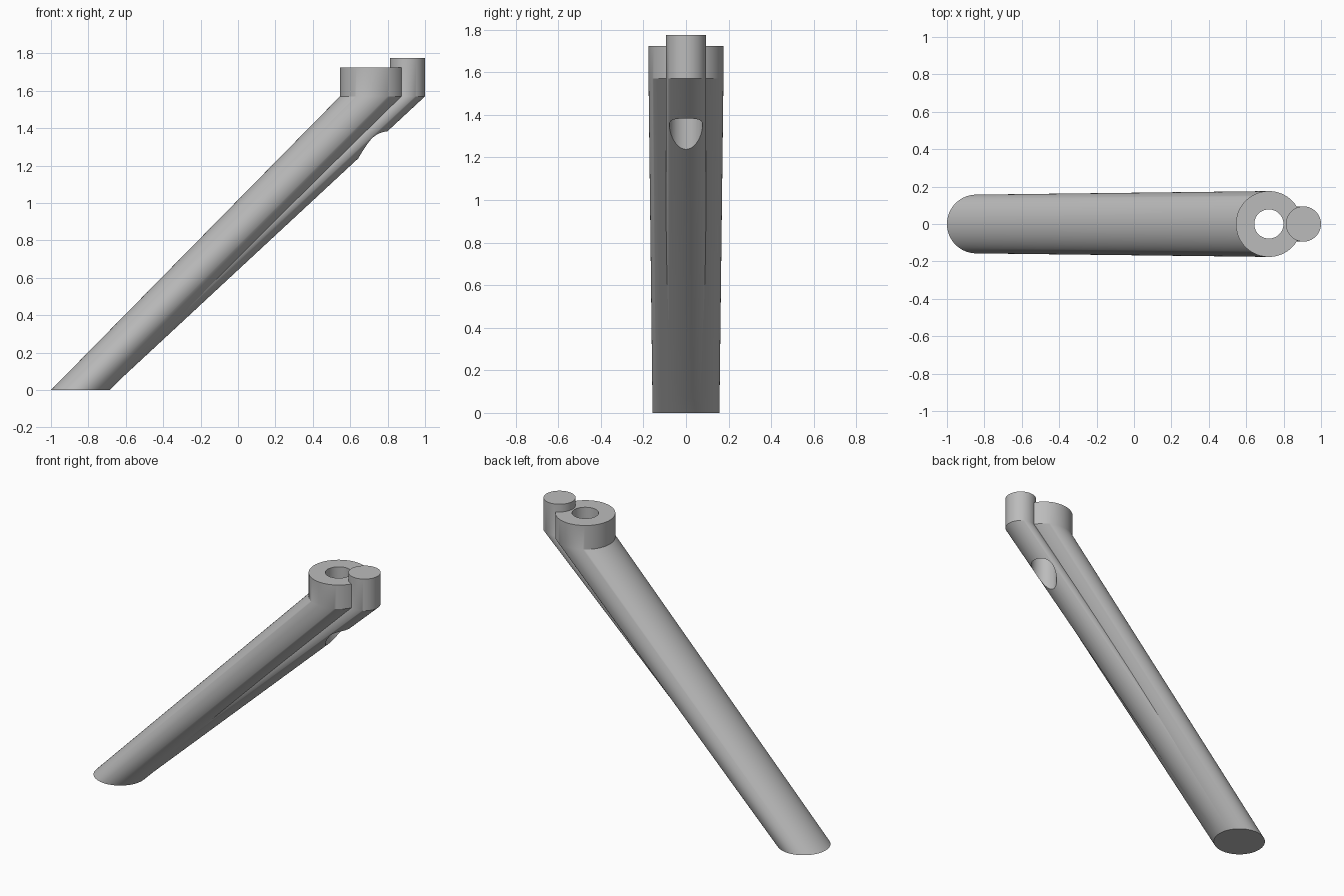
import bpy, bmesh, math

cube = bpy.data.objects.get("Cube")
if cube:
    bpy.data.objects.remove(cube, do_unlink=True)

SIDES = 96
grey = bpy.data.materials.new("plain grey")
grey.use_nodes = True
colour = (0.5, 0.5, 0.5, 1)
grey.diffuse_color = colour
grey.node_tree.nodes["Principled BSDF"].inputs["Base Color"].default_value = colour


def loft(name, sections):
    """Closed solid through level circles given as (x, z, radius)."""
    bm = bmesh.new()
    rings = []
    for x, z, r in sections:
        angles = [2 * math.pi * i / SIDES for i in range(SIDES)]
        rings.append([bm.verts.new((x + r * math.cos(a), r * math.sin(a), z)) for a in angles])
    for low, high in zip(rings, rings[1:]):
        for i in range(SIDES):
            j = (i + 1) % SIDES
            bm.faces.new((low[i], low[j], high[j], high[i]))
    bm.faces.new(rings[0][::-1])
    bm.faces.new(rings[-1])
    mesh = bpy.data.meshes.new(name)
    bm.to_mesh(mesh)
    bm.free()
    mesh.materials.append(grey)
    obj = bpy.data.objects.new(name, mesh)
    bpy.context.collection.objects.link(obj)
    return obj


def combine(target, other, operation):
    mod = target.modifiers.new(operation.title(), 'BOOLEAN')
    mod.operation = operation
    mod.solver = 'EXACT'
    mod.object = other
    bpy.ops.object.modifier_apply(modifier=mod.name)
    bpy.data.objects.remove(other, do_unlink=True)


# Slanted main post with its upright collar
post = loft("slanted_post", [(-0.843, 0, 0.157), (0.721, 1.57, 0.176), (0.721, 1.725, 0.176)])
# Thin rib that emerges from the underside and ends in an upright pin
rib = loft("rib_and_pin", [(-0.762, 0.02, 0.093), (0.906, 1.57, 0.094), (0.906, 1.775, 0.094)])
# Vertical bore through the collar and out of the underside
bore = loft("bore_cutter", [(0.721, 0.9, 0.078), (0.721, 2, 0.078)])

bpy.ops.object.select_all(action='DESELECT')
bpy.context.view_layer.objects.active = post
post.select_set(True)
combine(post, rib, 'UNION')
combine(post, bore, 'DIFFERENCE')
bpy.ops.object.shade_smooth_by_angle(angle=math.radians(25))
